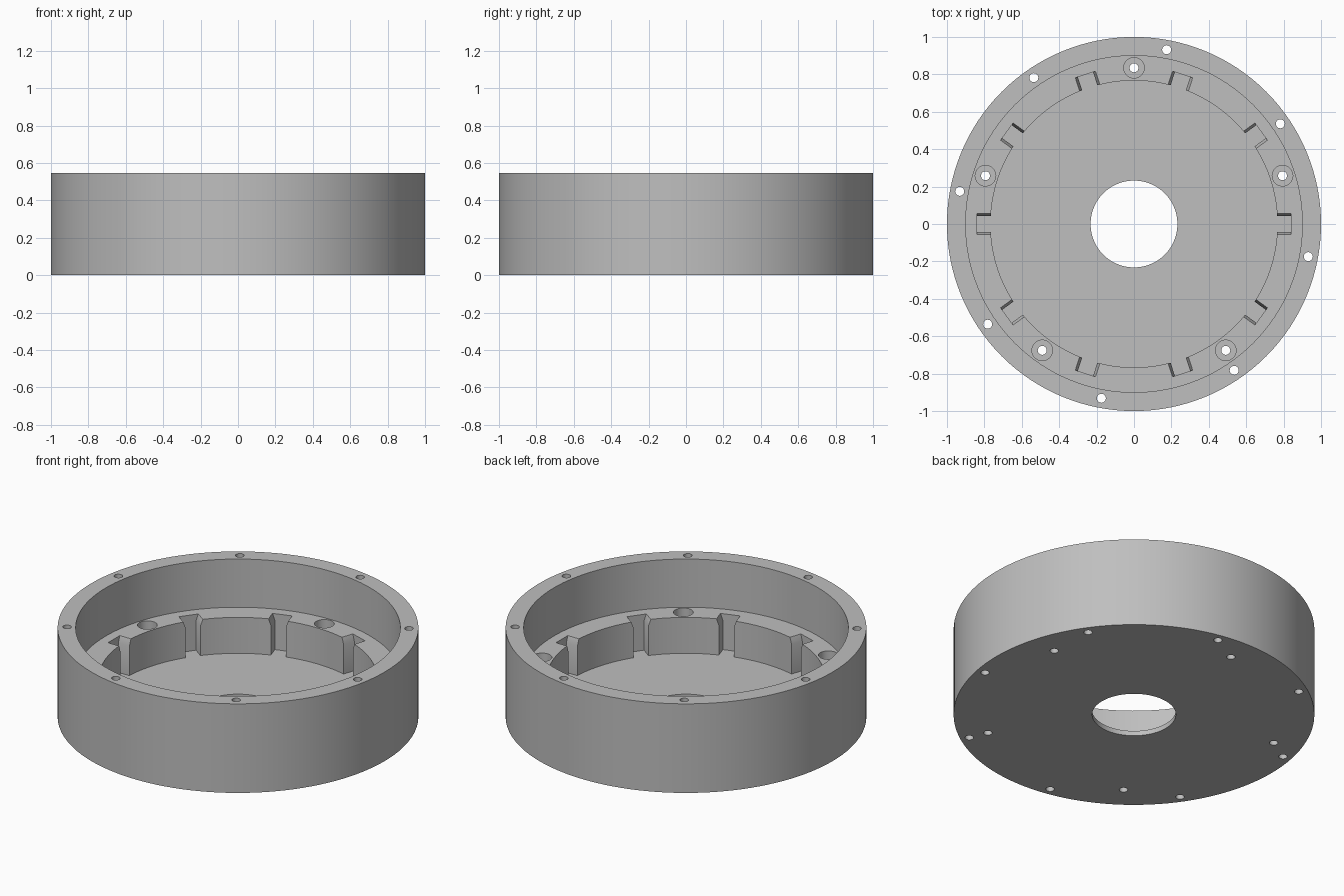
import bpy, bmesh
from math import cos, sin, pi, radians
from mathutils import Matrix, Vector

if "Cube" in bpy.data.objects:
    bpy.data.objects.remove(bpy.data.objects["Cube"])

HEIGHT, LEDGE, FLOOR = 0.545, 0.25, 0.03
CAVITY_R, SLOT_R = 0.767, 0.84

grey = bpy.data.materials.new("plain grey")
grey.use_nodes = True
colour = (0.52, 0.52, 0.52, 1)
grey.diffuse_color = colour
grey.node_tree.nodes["Principled BSDF"].inputs["Base Color"].default_value = colour


def lathe(bm, profile, segs, centre=(0, 0), closed=False):
    """Spin (radius, z) points; either a closed ring or a capped solid."""
    rings = [[bm.verts.new((centre[0] + r * cos(2 * pi * i / segs),
                            centre[1] + r * sin(2 * pi * i / segs), z))
              for i in range(segs)] for r, z in profile]
    pairs = list(zip(rings, rings[1:]))
    if closed:
        pairs.append((rings[-1], rings[0]))
    else:
        bm.faces.new(rings[0])
        bm.faces.new(rings[-1])
    for a, b in pairs:
        for i in range(segs):
            j = (i + 1) % segs
            bm.faces.new((a[i], a[j], b[j], b[i]))


def slot(bm, angle):
    """Radial notch with a flared mouth at the ledge."""
    half = [(0.043, FLOOR), (0.043, LEDGE - 0.04), (0.057, LEDGE), (0.057, LEDGE + 0.05)]
    section = half + [(-t, z) for t, z in reversed(half)]
    turn = Matrix.Rotation(angle, 3, 'Z')
    ends = [[bm.verts.new(turn @ Vector((r, t, z))) for t, z in section]
            for r in (CAVITY_R - 0.06, SLOT_R)]
    for end in ends:
        bm.faces.new(end)
    n = len(section)
    for i in range(n):
        j = (i + 1) % n
        bm.faces.new((ends[0][i], ends[0][j], ends[1][j], ends[1][i]))


def finish(bm, name):
    bmesh.ops.recalc_face_normals(bm, faces=bm.faces)
    mesh = bpy.data.meshes.new(name)
    bm.to_mesh(mesh)
    bm.free()
    mesh.materials.append(grey)
    ob = bpy.data.objects.new(name, mesh)
    bpy.context.collection.objects.link(ob)
    return ob


# Round housing: rim, stepped ledge, thin floor and centre opening
bm = bmesh.new()
lathe(bm, [(0.232, 0), (1, 0), (1, HEIGHT), (0.9, HEIGHT), (0.9, LEDGE),
           (CAVITY_R, LEDGE), (CAVITY_R, FLOOR), (0.232, FLOOR)], 128, closed=True)
housing = finish(bm, "housing")

# Cutters: ten slots, five counterbored ledge holes, eight rim holes
bm = bmesh.new()
for k in range(10):
    slot(bm, radians(36 * k))
for k in range(5):
    a = radians(90 + 72 * k)
    lathe(bm, [(0.024, -0.05), (0.024, 0.12), (0.055, 0.12), (0.055, LEDGE + 0.05)],
          32, (0.835 * cos(a), 0.835 * sin(a)))
for k in range(8):
    a = radians(45 * k - 10.6)
    lathe(bm, [(0.024, -0.05), (0.024, HEIGHT + 0.05)], 24,
          (0.948 * cos(a), 0.948 * sin(a)))
cutter = finish(bm, "hole_cutter")
cutter.hide_render = True

# Cut, apply and smooth
cut = housing.modifiers.new("holes", 'BOOLEAN')
cut.operation = 'DIFFERENCE'
cut.solver = 'EXACT'
cut.object = cutter
bpy.context.view_layer.update()
result = bpy.data.meshes.new_from_object(
    housing.evaluated_get(bpy.context.evaluated_depsgraph_get()))
housing.modifiers.clear()
housing.data = result
result.name = "housing"
bpy.data.objects.remove(cutter)

bpy.ops.object.select_all(action='DESELECT')
housing.select_set(True)
bpy.context.view_layer.objects.active = housing
bpy.ops.object.shade_smooth_by_angle(angle=radians(30))
